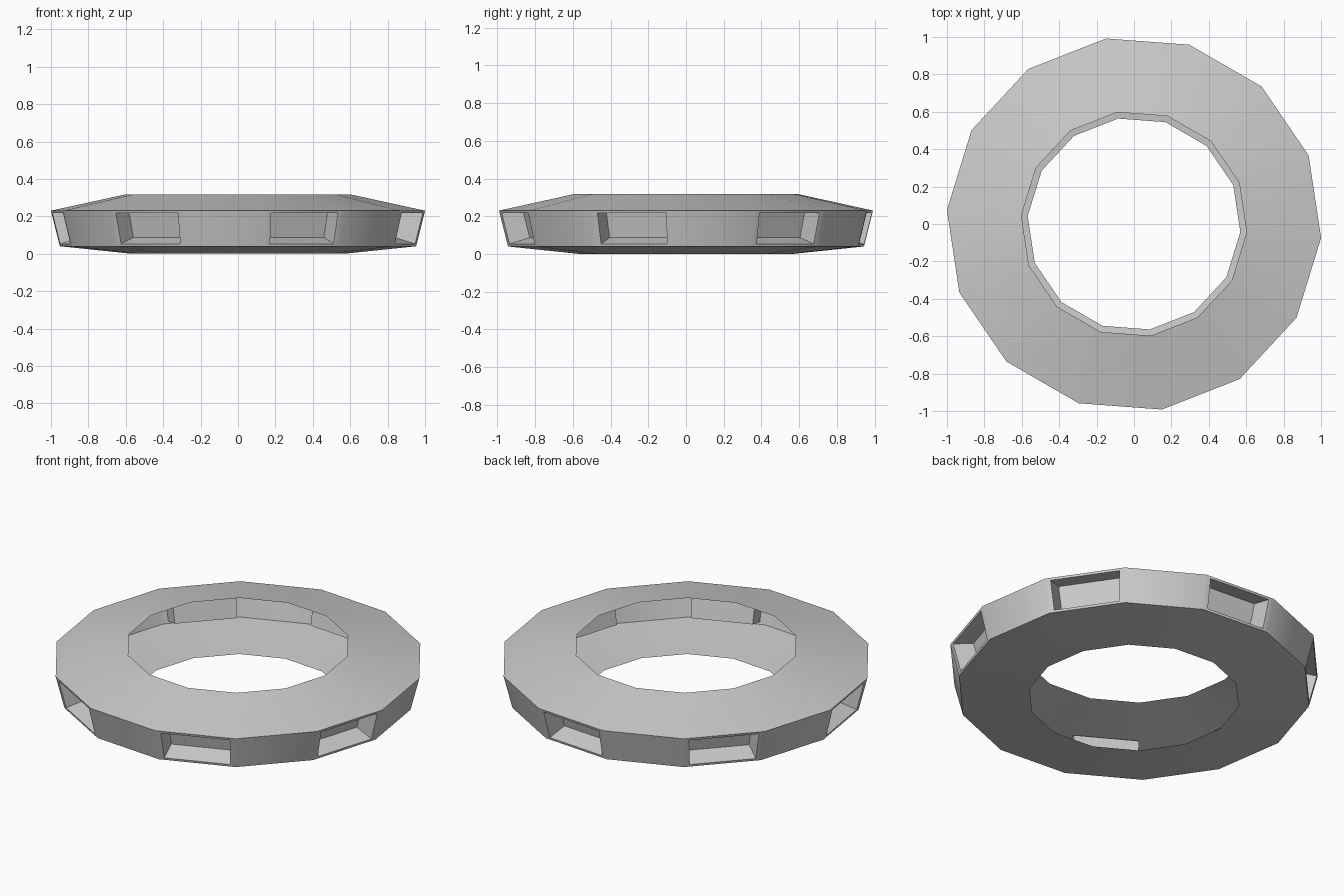
import bpy, bmesh, math
from mathutils import Vector

if "Cube" in bpy.data.objects:
    bpy.data.objects.remove(bpy.data.objects["Cube"])

SIDES = 14
START = math.radians(-360 / SIDES / 6)
# Open C-shaped section (radius, z): lower inner rim, wall foot, wall head, upper inner rim
PROFILE = [(0.57, 0.0), (0.955, 0.04), (1.003, 0.23), (0.604, 0.317)]
WINDOW_SCALE, BACK_SCALE, DEPTH = 0.86, 0.93, 0.115

bm = bmesh.new()


def ring(radius, z):
    angles = [START + math.tau * i / SIDES for i in range(SIDES)]
    return [bm.verts.new((radius * math.cos(a), radius * math.sin(a), z)) for a in angles]


def scaled_loop(verts, scale, offset):
    centre = sum((v.co for v in verts), Vector()) / len(verts)
    return [bm.verts.new(centre + (v.co - centre) * scale + offset) for v in verts]


def bridge(a, b):
    for i in range(len(a)):
        j = (i + 1) % len(a)
        bm.faces.new((a[i], a[j], b[j], b[i]))


def recessed_window(corners):
    normal = (corners[1].co - corners[0].co).cross(corners[3].co - corners[0].co).normalized()
    rim = scaled_loop(corners, WINDOW_SCALE, Vector())
    back = scaled_loop(rim, BACK_SCALE, -normal * DEPTH)
    bridge(corners, rim)
    bridge(rim, back)
    bm.faces.new(back)


rings = [ring(r, z) for r, z in PROFILE]

# Lower plate and sloped top plate
bridge(rings[0], rings[1])
bridge(rings[2], rings[3])

# Outer wall, every other side holding a recessed window
for i in range(SIDES):
    j = (i + 1) % SIDES
    corners = [rings[1][i], rings[1][j], rings[2][j], rings[2][i]]
    if i % 2:
        recessed_window(corners)
    else:
        bm.faces.new(corners)

mesh = bpy.data.meshes.new("ring_shell")
bm.to_mesh(mesh)
bm.free()
shell = bpy.data.objects.new("ring_shell", mesh)
bpy.context.collection.objects.link(shell)

# Soft shading around the ring, crisp plate and window edges
bpy.context.view_layer.objects.active = shell
shell.select_set(True)
bpy.ops.object.shade_smooth_by_angle(angle=math.radians(30))
